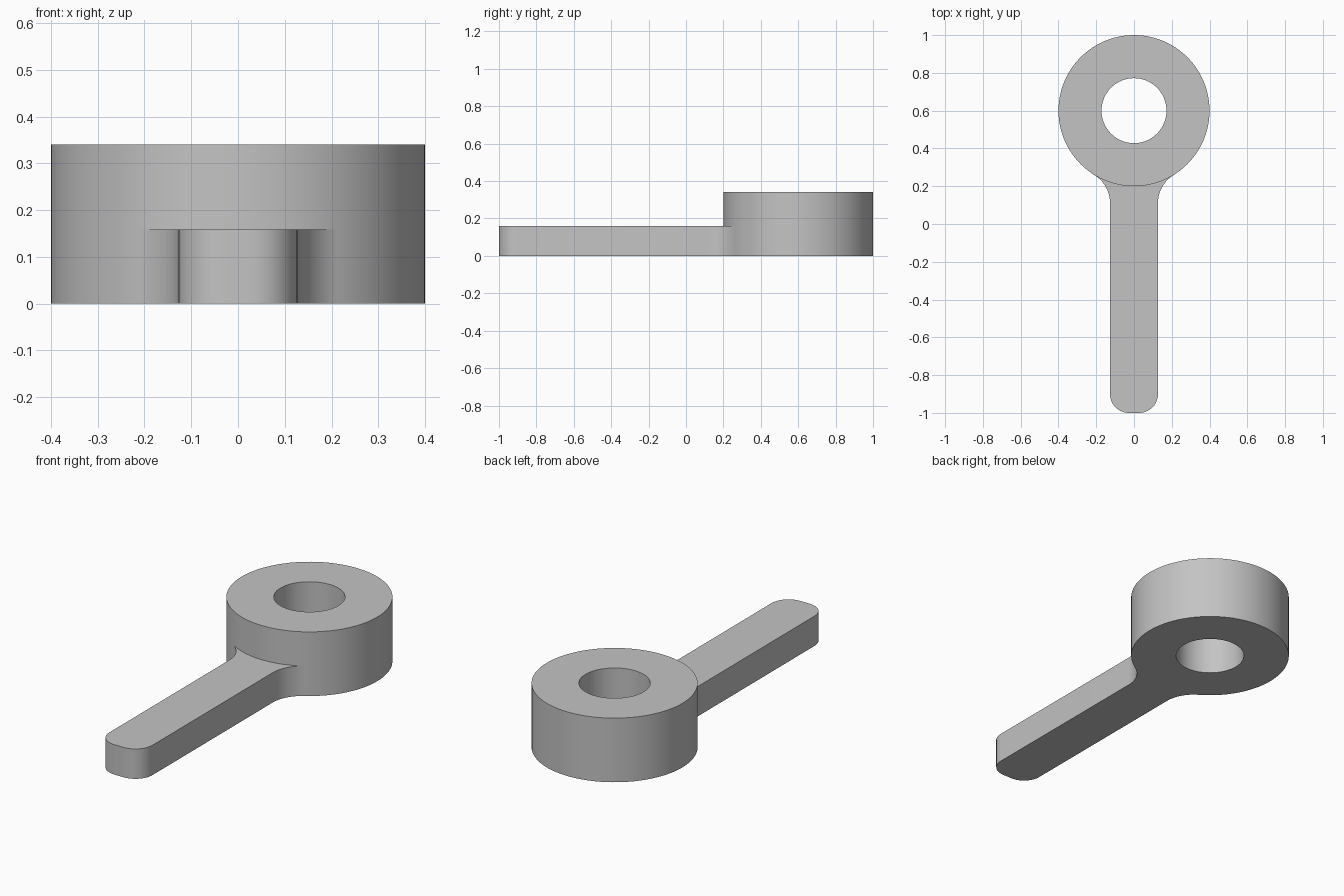
import bpy, bmesh, math

if "Cube" in bpy.data.objects:
    bpy.data.objects.remove(bpy.data.objects["Cube"])

RING_Y, RING_R, HOLE_R, RING_H = 0.6, 0.4, 0.172, 0.341
ARM_W, ARM_H, TIP_R, FILLET = 0.127, 0.159, 0.1, 0.175

grey = bpy.data.materials.new("plain grey")
grey.diffuse_color = (0.55, 0.55, 0.55, 1)
grey.use_nodes = True
grey.node_tree.nodes["Principled BSDF"].inputs["Base Color"].default_value = grey.diffuse_color


def arc(cx, cy, r, a0, a1, n):
    return [(cx + r * math.cos(a0 + (a1 - a0) * i / n),
             cy + r * math.sin(a0 + (a1 - a0) * i / n)) for i in range(n + 1)]


def prism(name, outline, z0, z1):
    """Extrude a closed outline between two heights."""
    bm = bmesh.new()
    face = bm.faces.new([bm.verts.new((x, y, z0)) for x, y in outline])
    top = bmesh.ops.extrude_face_region(bm, geom=[face])["geom"]
    bmesh.ops.translate(bm, vec=(0, 0, z1 - z0),
                        verts=[v for v in top if isinstance(v, bmesh.types.BMVert)])
    bmesh.ops.recalc_face_normals(bm, faces=bm.faces)
    mesh = bpy.data.meshes.new(name)
    bm.to_mesh(mesh)
    bm.free()
    mesh.materials.append(grey)
    ob = bpy.data.objects.new(name, mesh)
    bpy.context.collection.objects.link(ob)
    return ob


def boolean(target, tool, operation):
    mod = target.modifiers.new(operation.lower(), 'BOOLEAN')
    mod.operation, mod.object, mod.solver = operation, tool, 'EXACT'
    bpy.context.view_layer.objects.active = target
    bpy.ops.object.modifier_apply(modifier=mod.name)
    bpy.data.objects.remove(tool)


# Ring head
wrench = prism("ring_head_with_arm", arc(0, RING_Y, RING_R, 0, math.tau, 96)[:-1], 0, RING_H)

# Arm: rounded tip, straight sides, fillets flaring into the ring
fx = ARM_W + FILLET
fy = RING_Y - math.sqrt((RING_R + FILLET) ** 2 - fx ** 2)
tangent = math.atan2(RING_Y - fy, -fx)
right = arc(ARM_W - TIP_R, -1 + TIP_R, TIP_R, -math.pi / 2, 0, 12)
right += arc(fx, fy, FILLET, math.pi, tangent, 14)
right.append((0.12, 0.32))
outline = right + [(-x, y) for x, y in reversed(right)]
boolean(wrench, prism("arm", outline, 0, ARM_H), 'UNION')

# Through hole
hole = prism("hole_cutter", arc(0, RING_Y, HOLE_R, 0, math.tau, 64)[:-1], -0.1, RING_H + 0.1)
boolean(wrench, hole, 'DIFFERENCE')

# Smooth round walls, crisp rims
bpy.ops.object.select_all(action='DESELECT')
wrench.select_set(True)
bpy.context.view_layer.objects.active = wrench
bpy.ops.object.shade_smooth_by_angle(angle=math.radians(30))
